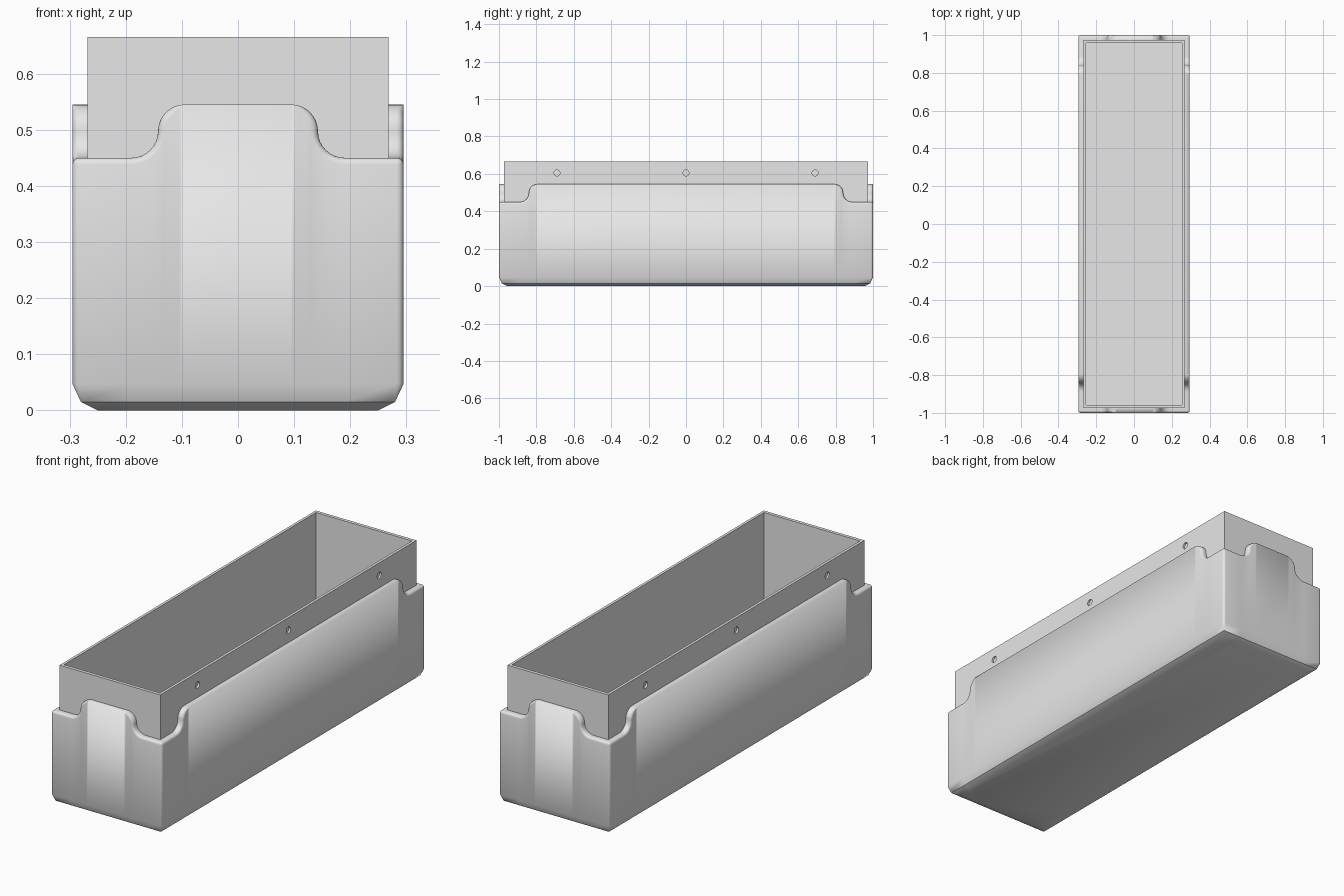
import bpy, bmesh, math
from mathutils import Matrix, Vector

cube = bpy.data.objects.get("Cube")
if cube:
    bpy.data.objects.remove(cube, do_unlink=True)

HX, HY = 0.295, 1.0        # outer half extents
CORNER = 0.012             # vertical corner radius
WALL = 0.027               # shell thickness at the rim
LOW, HIGH = 0.45, 0.545    # rim heights
RIM = 0.012                # rim rounding
SEG = 8

grey = bpy.data.materials.new("plain grey")
grey.use_nodes = True
grey.diffuse_color = (0.8, 0.8, 0.8, 1)
grey.node_tree.nodes["Principled BSDF"].inputs["Base Color"].default_value = (0.8, 0.8, 0.8, 1)


def finish(bm, name):
    bmesh.ops.remove_doubles(bm, verts=bm.verts, dist=1e-5)
    bmesh.ops.recalc_face_normals(bm, faces=bm.faces)
    mesh = bpy.data.meshes.new(name)
    bm.to_mesh(mesh)
    bm.free()
    mesh.materials.append(grey)
    obj = bpy.data.objects.new(name, mesh)
    bpy.context.collection.objects.link(obj)
    return obj


def smooth(obj):
    bpy.ops.object.select_all(action='DESELECT')
    obj.select_set(True)
    bpy.context.view_layer.objects.active = obj
    bpy.ops.object.shade_smooth_by_angle(angle=math.radians(30))


def half_wave(start):
    """S-shaped step from the low rim to the high rim: u, z, inward u, inward z, rounding."""
    r = (HIGH - LOW) / 2
    mid = (HIGH + LOW) / 2
    pts = []
    for i in range(SEG + 1):
        a = math.pi / 2 * i / SEG
        s, c = math.sin(a), math.cos(a)
        pts.append((start - r * s, mid - r * c, -s, -c, RIM))
    for i in range(1, SEG + 1):
        a = math.pi / 2 * i / SEG
        s, c = math.sin(a), math.cos(a)
        fade = min(1, (SEG - i) / 3)
        pts.append((start - 2 * r + r * c, mid + r * s, -c, -s, RIM * fade))
    return pts


def side_wave(start):
    half = half_wave(start)
    other = [(-u, z, -nu, nz, r) for u, z, nu, nz, r in half]
    return other + half[::-1]


def ring(bm, depth, drop, height=None):
    """One closed loop round the box; depth and drop depend on the local rounding."""
    verts = []
    for k in range(4):
        rot = Matrix.Rotation(k * math.pi / 2, 3, 'Z')
        hu, hv = (HX, HY) if k % 2 == 0 else (HY, HX)

        def add(u, v, z):
            verts.append(bm.verts.new(rot @ Vector((u, v, z))))

        # wavy side
        for u, z, nu, nz, r in side_wave(0.19 if k % 2 == 0 else 0.888):
            off = drop(r)
            add(u + nu * off, -hv + depth(r), z + nz * off if height is None else height)
        # vertical corner
        d = depth(RIM)
        rad, extra = max(CORNER - d, 0), max(d - CORNER, 0)
        z = LOW - drop(RIM) if height is None else height
        for i in range(5):
            a = -math.pi / 2 + math.pi / 2 * i / 4
            add(hu - CORNER - extra + rad * math.cos(a),
                -hv + CORNER + extra + rad * math.sin(a), z)
    return verts


# Outer shell with chamfered base and wavy rounded rim
bm = bmesh.new()
rings = [ring(bm, lambda r, d=d: d, lambda r: r, z)
         for d, z in ((0.045, 0), (0.015, 0.015), (0, 0.047))]
for i in range(5):
    a = math.pi / 2 * i / 4
    rings.append(ring(bm, lambda r, a=a: r * (1 - math.cos(a)),
                      lambda r, a=a: r * (1 - math.sin(a))))
rings.append(ring(bm, lambda r: WALL, lambda r: 0))
for lower, upper in zip(rings, rings[1:]):
    n = len(lower)
    for i in range(n):
        j = (i + 1) % n
        bm.faces.new((lower[i], lower[j], upper[j], upper[i]))
bm.faces.new(rings[0][::-1])
shell = finish(bm, "outer_shell")
smooth(shell)

# Inner liner: open box standing above the shell
bm = bmesh.new()
loops = []
for hx, hy, z in ((0.268, 0.973, 0.018), (0.268, 0.973, 0.665),
                  (0.255, 0.957, 0.665), (0.255, 0.957, 0.03)):
    loops.append([bm.verts.new((sx * hx, sy * hy, z))
                  for sx, sy in ((-1, -1), (1, -1), (1, 1), (-1, 1))])
for a, b in zip(loops, loops[1:]):
    for i in range(4):
        j = (i + 1) % 4
        bm.faces.new((a[i], a[j], b[j], b[i]))
bm.faces.new(loops[0][::-1])
bm.faces.new(loops[-1])
liner = finish(bm, "inner_liner")

# Blind screw holes along both long sides
bm = bmesh.new()
for sx in (-1, 1):
    for y in (-0.69, 0, 0.69):
        place = Matrix.Translation((sx * 0.268, y, 0.605)) @ Matrix.Rotation(math.pi / 2, 4, 'Y')
        bmesh.ops.create_cone(bm, cap_ends=True, segments=24, radius1=0.016,
                              radius2=0.016, depth=0.018, matrix=place)
cutter = finish(bm, "hole_cutter")
cutter.hide_render = True
cut = liner.modifiers.new("holes", 'BOOLEAN')
cut.operation = 'DIFFERENCE'
cut.solver = 'EXACT'
cut.object = cutter
bpy.ops.object.select_all(action='DESELECT')
liner.select_set(True)
bpy.context.view_layer.objects.active = liner
bpy.ops.object.modifier_apply(modifier="holes")
bpy.data.objects.remove(cutter, do_unlink=True)
smooth(liner)
